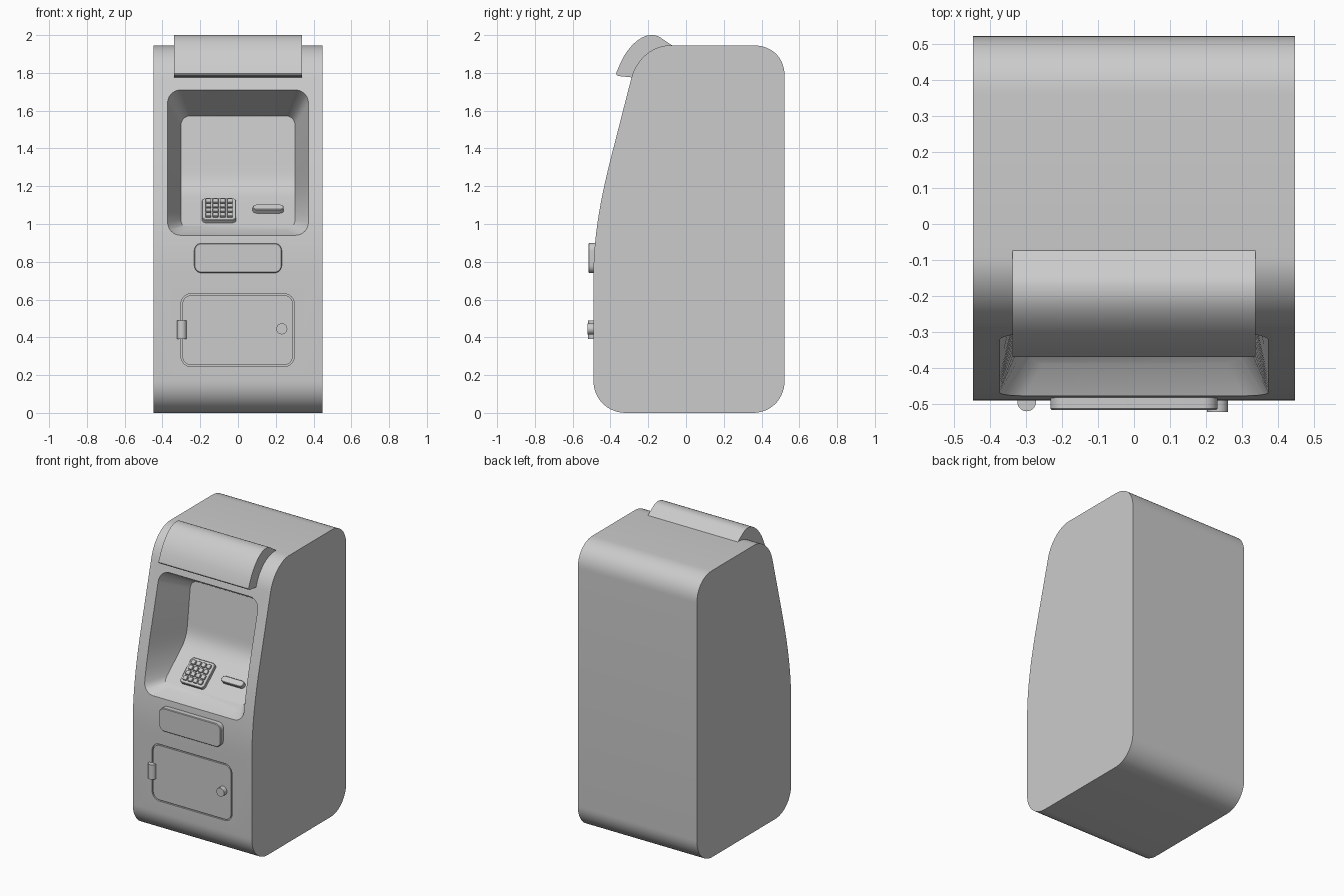
import bpy, bmesh, math
from mathutils import Vector
from mathutils.geometry import interpolate_bezier

if "Cube" in bpy.data.objects:
    bpy.data.objects.remove(bpy.data.objects["Cube"])


def make(name, verts, faces, smooth=True):
    bm = bmesh.new()
    vs = [bm.verts.new(v) for v in verts]
    for f in faces:
        bm.faces.new([vs[i] for i in f])
    bmesh.ops.recalc_face_normals(bm, faces=bm.faces)
    me = bpy.data.meshes.new(name)
    bm.to_mesh(me)
    bm.free()
    ob = bpy.data.objects.new(name, me)
    bpy.context.collection.objects.link(ob)
    if smooth:
        shade(ob)
    return ob


def activate(ob):
    bpy.ops.object.select_all(action='DESELECT')
    ob.select_set(True)
    bpy.context.view_layer.objects.active = ob


def shade(ob):
    activate(ob)
    bpy.ops.object.shade_smooth_by_angle(angle=math.radians(30))


def cut(ob, cutter):
    cutter.hide_render = True
    mod = ob.modifiers.new("cut", 'BOOLEAN')
    mod.operation, mod.solver, mod.object = 'DIFFERENCE', 'EXACT', cutter
    activate(ob)
    bpy.ops.object.modifier_apply(modifier=mod.name)
    bpy.data.objects.remove(cutter)


def loft(name, loops, smooth=True):
    """Skin equal-length closed loops and cap both ends."""
    n = len(loops[0])
    faces = [[k * n + i, k * n + (i + 1) % n, (k + 1) * n + (i + 1) % n, (k + 1) * n + i]
             for k in range(len(loops) - 1) for i in range(n)]
    faces += [list(range(n)), [(len(loops) - 1) * n + i for i in range(n)]]
    return make(name, sum(loops, []), faces, smooth)


def prism(name, profile, hw, smooth=True):
    """Extrude a (y, z) profile across x."""
    return loft(name, [[(x, y, z) for y, z in profile] for x in (-hw, hw)], smooth)


def bez(p0, h0, h1, p1, n=14):
    return [tuple(v)[:2] for v in interpolate_bezier(*[Vector((*p, 0)) for p in (p0, h0, h1, p1)], n)]


def half_rect(hw, z0, z1, r, straight=1, n=8):
    """Right half of a rounded rectangle, bottom to top."""
    arc = [(r * math.sin(math.pi / 2 * i / n), r * math.cos(math.pi / 2 * i / n)) for i in range(n + 1)]
    pts = [(hw - r + a, z0 + r - b) for a, b in arc]
    pts += [(hw, z0 + r + (z1 - z0 - 2 * r) * i / straight) for i in range(1, straight)]
    return pts + [(hw - r + a, z1 - r + b) for a, b in reversed(arc)]


def slab(name, w, h, d, r, loc, tilt=90, bevel=0.0, smooth=True):
    """Rounded plate rising along local z, tilted about x."""
    def ring(e, z):
        right = half_rect(w / 2 - e, -h / 2 + e, h / 2 - e, r - e)
        return [(x, y, z) for x, y in right] + [(-x, y, z) for x, y in reversed(right)]
    loops = [ring(0, 0), ring(0, d - bevel)]
    if bevel:
        loops.append(ring(bevel, d))
    ob = loft(name, loops, smooth)
    ob.location = loc
    ob.rotation_euler.x = math.radians(tilt)
    bpy.context.view_layer.update()
    return ob


def interp(table, z):
    for (y0, z0), (y1, z1) in zip(table, table[1:]):
        if z <= z1:
            return y0 + (y1 - y0) * (z - z0) / (z1 - z0)
    return table[-1][0]


# cabinet side profile
front = [(-0.49, 0.17)] + bez((-0.49, 0.72), (-0.49, 0.95), (-0.446, 1.16), (-0.395, 1.36), 18) + [(-0.29, 1.77)]
profile = front[:-1] + bez((-0.29, 1.77), (-0.265, 1.87), (-0.18, 1.945), (-0.09, 1.945))
profile += bez((0.36, 1.945), (0.455, 1.945), (0.522, 1.88), (0.522, 1.785))
profile += bez((0.522, 0.17), (0.522, 0.075), (0.45, 0), (0.355, 0))
profile += bez((-0.32, 0), (-0.415, 0), (-0.49, 0.075), (-0.49, 0.17))[:-1]
cabinet = prism("cabinet", profile, 0.447, False)

# screen recess: flared walls down to a bent back panel
back = [(-0.39, 0.97)] + bez((-0.187, 1.14), (-0.135, 1.184), (-0.118, 1.22), (-0.11, 1.29), 10) + [(-0.075, 1.575)]
outer = half_rect(0.373, 0.94, 1.71, 0.07, 24)
inner = half_rect(0.302, 0.972, 1.573, 0.05, 24)
rings = [[(x, interp(front, z) - 0.15, z) for x, z in outer],
         [(x, interp(front, z), z) for x, z in outer],
         [(x, interp(back, z), z) for x, z in inner]]
n = len(outer)
verts, faces = [], []
for ring in rings:
    verts += ring + [(-x, y, z) for x, y, z in reversed(ring)]
m = 2 * n
for k in range(2):
    faces += [[k * m + i, k * m + (i + 1) % m, (k + 1) * m + (i + 1) % m, (k + 1) * m + i] for i in range(m)]
for k in (0, 2):
    faces += [[k * m + i, k * m + i + 1, k * m + m - 2 - i, k * m + m - 1 - i] for i in range(n - 1)]
cut(cabinet, make("recess_cutter", verts, faces, False))

# door groove
groove = slab("groove_cutter", 0.60, 0.386, 0.1, 0.055, (-0.002, -0.478, 0.438), smooth=False)
core = slab("groove_core", 0.584, 0.37, 0.2, 0.047, (-0.002, -0.43, 0.438), smooth=False)
cut(groove, core)
cut(cabinet, groove)
shade(cabinet)

# top hood
hood = bez((-0.345, 1.782), (-0.365, 1.784), (-0.375, 1.79), (-0.367, 1.806), 5)
hood += bez((-0.35, 1.845), (-0.32, 1.92), (-0.25, 2.0), (-0.185, 2.0), 16)
hood += bez((-0.17, 2.0), (-0.155, 1.998), (-0.145, 1.993), (-0.135, 1.987), 5)
hood += [(-0.07, 1.943), (-0.12, 1.90), (-0.24, 1.80), (-0.285, 1.776)]
prism("hood", hood, 0.338)

# dispenser panel and door fittings
slab("dispenser_panel", 0.464, 0.158, 0.057, 0.04, (0, -0.46, 0.82), bevel=0.004)
slab("door_knob", 0.058, 0.058, 0.042, 0.0289, (0.232, -0.48, 0.445))
slab("door_hinge", 0.052, 0.052, 0.10, 0.0259, (-0.298, -0.494, 0.39), tilt=0)

# keypad and card slot on the sloping shelf
A = math.radians(40)
up, out = Vector((0, math.cos(A), math.sin(A))), Vector((0, -math.sin(A), math.cos(A)))


def shelf(x, v, lift):
    return Vector((x, -0.27, 1.07)) + up * v + out * lift


slab("keypad_base", 0.18, 0.18, 0.032, 0.022, shelf(-0.10, -0.01, -0.01), 40, 0.003)
for row in range(4):
    for col in range(4):
        slab(f"key_{row}_{col}", 0.03, 0.03, 0.013, 0.005,
             shelf(-0.157 + col * 0.038, -0.067 + row * 0.038, 0.02), 40, 0.002)
slab("card_slot", 0.164, 0.042, 0.037, 0.0205, shelf(0.16, 0.0, -0.01), 40, 0.003)
